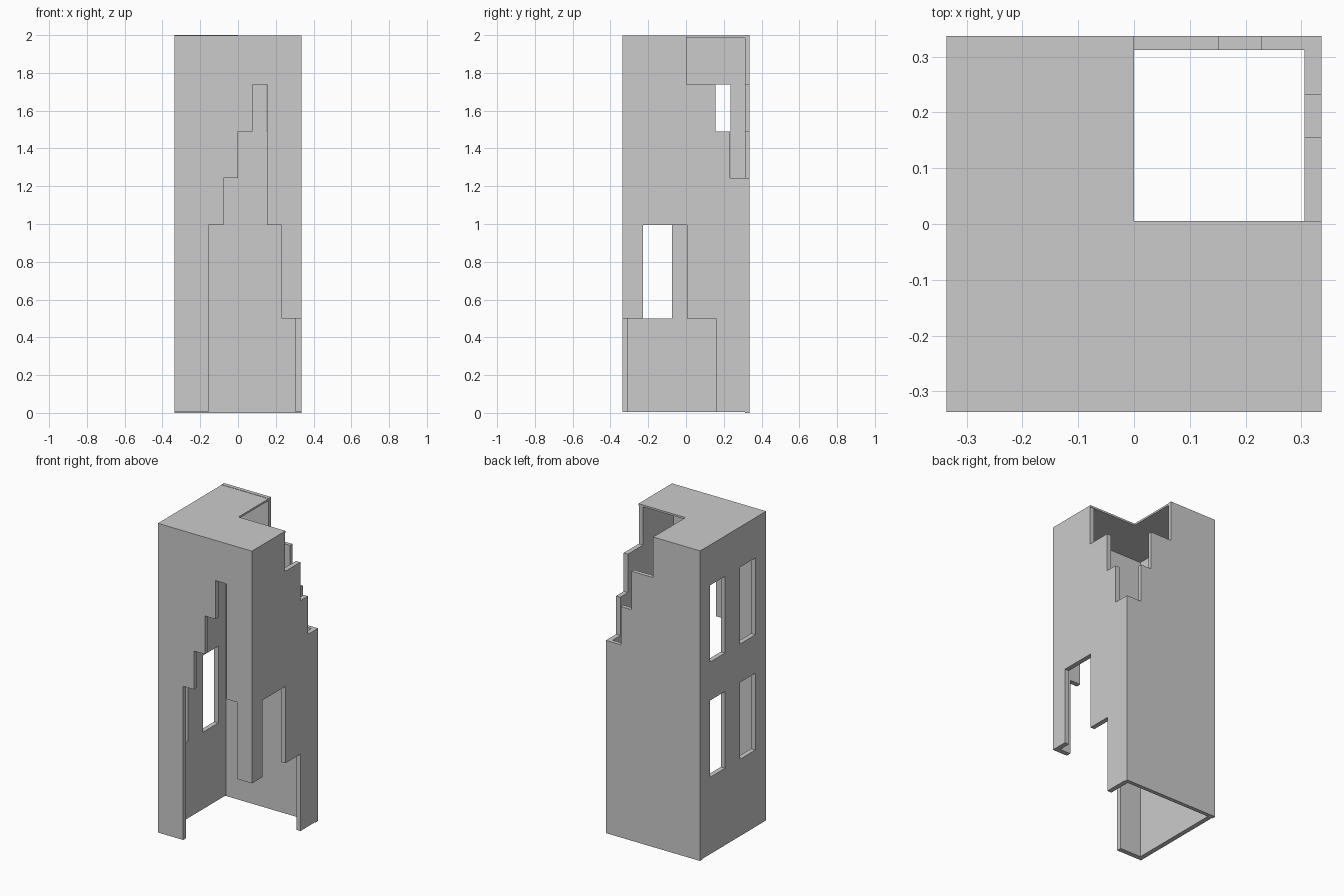
import bpy, bmesh
from mathutils import Vector

if "Cube" in bpy.data.objects:
    bpy.data.objects.remove(bpy.data.objects["Cube"])

X, Y = 0.3355, 0.337            # outer half sizes
XI, YF, YB = 0.305, -0.306, 0.312   # inner wall faces
Z0, ZR, Z1 = 0.004, 1.986, 1.998    # wall foot, roof underside, roof top


def slab(name, loops, to3d, depth):
    """Fill an outline (plus hole loops) and extrude it along depth."""
    bm = bmesh.new()
    edges = []
    for pts in loops:
        vs = [bm.verts.new(to3d(a, b)) for a, b in pts]
        edges += [bm.edges.new((v, vs[(i + 1) % len(vs)])) for i, v in enumerate(vs)]
    bmesh.ops.triangle_fill(bm, edges=edges, use_beauty=True, use_dissolve=False)
    ext = bmesh.ops.extrude_face_region(bm, geom=bm.faces[:])
    moved = [g for g in ext["geom"] if isinstance(g, bmesh.types.BMVert)]
    bmesh.ops.translate(bm, verts=moved, vec=Vector(depth))
    bmesh.ops.recalc_face_normals(bm, faces=bm.faces[:])
    me = bpy.data.meshes.new(name)
    bm.to_mesh(me)
    bm.free()
    ob = bpy.data.objects.new(name, me)
    bpy.context.collection.objects.link(ob)
    return ob


def rect(a0, a1, b0, b1):
    return [(a0, b0), (a1, b0), (a1, b1), (a0, b1)]


# Front wall with the large stepped breach
slab("front_wall", [[
    (-X, Z0), (-0.155, Z0), (-0.155, 0.995), (-0.078, 0.995), (-0.078, 1.243),
    (0, 1.243), (0, 1.49), (0.076, 1.49), (0.076, 1.738), (0.153, 1.738),
    (0.153, 0.995), (0.229, 0.995), (0.229, 0.5), (X, 0.5), (X, ZR), (-X, ZR)]],
    lambda a, b: (a, -Y, b), (0, YF + Y, 0))

# Back wall with its broken upper corner
slab("back_wall", [[
    (-X, 0), (X, 0), (X, 1.243), (0.229, 1.243), (0.229, 1.49), (0.152, 1.49),
    (0.152, 1.738), (0, 1.738), (0, 2), (-X, 2)]],
    lambda a, b: (a, YB, b), (0, Y - YB, 0))

# Right wall, broken at the lower front and upper back
slab("right_wall", [[
    (YF, 0.5), (-0.227, 0.5), (-0.227, 0.995), (0.004, 0.995), (0.004, 0.5),
    (0.158, 0.5), (0.158, Z0), (YB, Z0), (YB, 1.243), (0.233, 1.243),
    (0.233, 1.49), (0.156, 1.49), (0.156, 1.738), (0.002, 1.738), (0.002, ZR), (YF, ZR)]],
    lambda a, b: (XI, a, b), (X - XI, 0, 0))

# Left wall with four windows
windows = [rect(y, y + 0.155, z0, z1)
           for y in (-0.228, 0.08) for z0, z1 in ((0.5, 0.995), (1.243, 1.738))]
slab("left_wall", [rect(YF, YB, Z0, ZR)] + windows,
     lambda a, b: (-X, a, b), (X - XI, 0, 0))

# L-shaped roof
slab("roof", [[
    (-X, -Y), (X, -Y), (X, 0.005), (0, 0.005), (0, YB), (-X, YB)]],
    lambda a, b: (a, b, ZR), (0, 0, Z1 - ZR))
